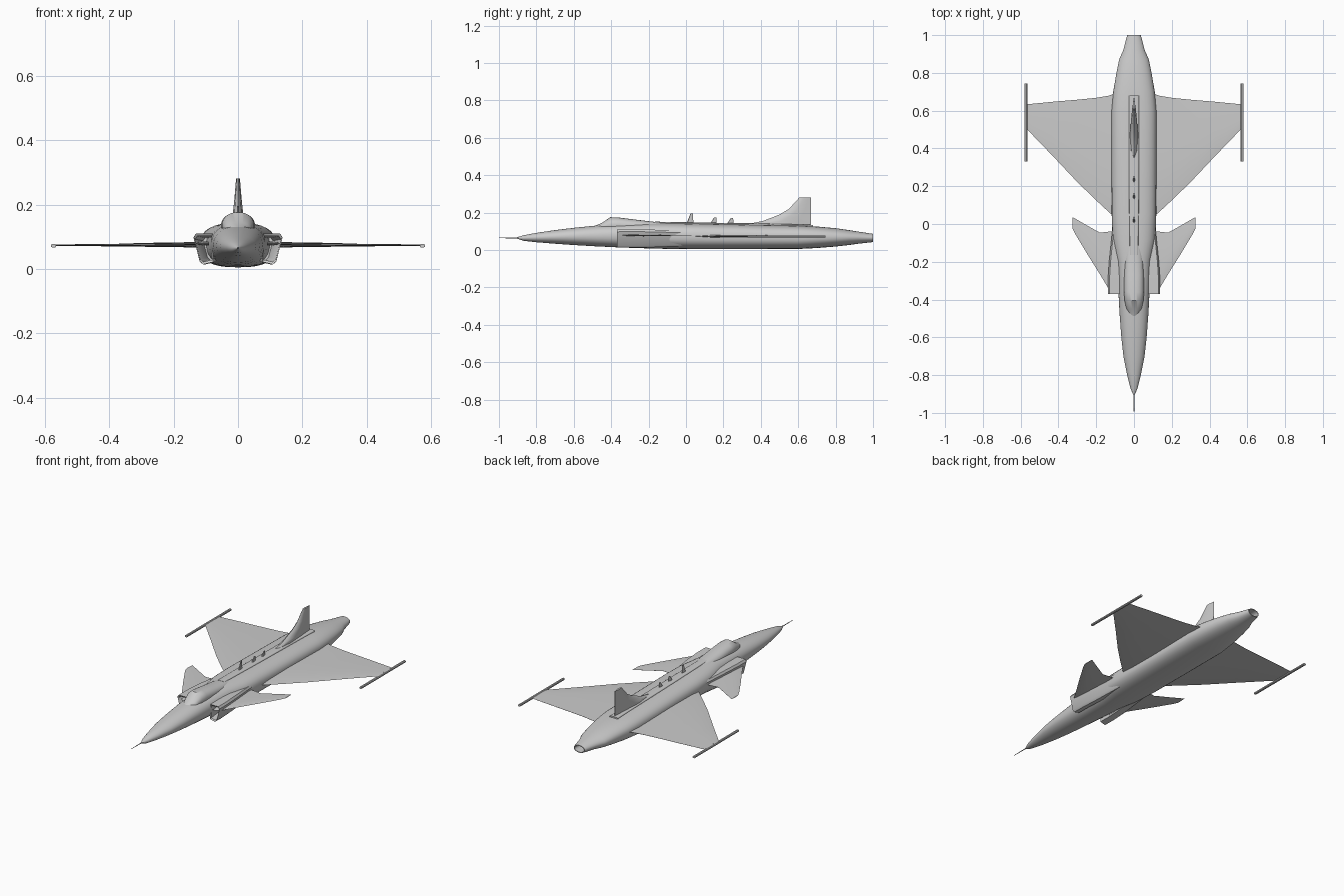
import bpy, bmesh, math
from mathutils import Vector

if "Cube" in bpy.data.objects:
    bpy.data.objects.remove(bpy.data.objects["Cube"], do_unlink=True)

grey = bpy.data.materials.new("airframe grey")
grey.use_nodes = True
GREY = (0.6, 0.6, 0.6, 1)
grey.diffuse_color = GREY
grey.node_tree.nodes["Principled BSDF"].inputs["Base Color"].default_value = GREY


def loft(name, rings, mirror=False, smooth=35):
    """Skin a list of equal point rings and cap both ends."""
    bm = bmesh.new()
    rows = [[bm.verts.new(p) for p in ring] for ring in rings]
    n = len(rows[0])
    for a, b in zip(rows, rows[1:]):
        for i in range(n):
            j = (i + 1) % n
            bm.faces.new((a[i], a[j], b[j], b[i]))
    bm.faces.new(rows[0])
    bm.faces.new(rows[-1])
    bmesh.ops.recalc_face_normals(bm, faces=bm.faces)
    mesh = bpy.data.meshes.new(name)
    bm.to_mesh(mesh)
    bm.free()
    mesh.materials.append(grey)
    ob = bpy.data.objects.new(name, mesh)
    bpy.context.collection.objects.link(ob)
    if mirror:
        ob.modifiers.new("Mirror", 'MIRROR')
    bpy.ops.object.select_all(action='DESELECT')
    ob.select_set(True)
    bpy.context.view_layer.objects.active = ob
    bpy.ops.object.shade_smooth_by_angle(angle=math.radians(smooth))
    return ob


def oval(y, w, z0, z1, power=2.0, n=32):
    """Superellipse cross-section across the body."""
    def s(v):
        return math.copysign(abs(v) ** (2 / power), v)
    ang = [math.tau * i / n for i in range(n)]
    zc, h = (z0 + z1) / 2, (z1 - z0) / 2
    return [Vector((w * s(math.cos(a)), y, zc + h * s(math.sin(a)))) for a in ang]


def foil(span, lead, trail, thick, upright=False, offset=0.0):
    """Thin aerofoil section at a given span position."""
    shape = [(0, 0), (.12, .35), (.4, .5), (.75, .25), (1, .04),
             (1, -.04), (.75, -.25), (.4, -.5), (.12, -.35)]
    pts = []
    for c, t in shape:
        y, d = lead + c * (trail - lead), t * thick
        pts.append(Vector((d, y, span)) if upright else Vector((span, y, offset + d)))
    return pts


# Fuselage with hollow tail nozzle
loft("fuselage", [oval(*s) for s in [
    (-0.905, .003, .062, .068), (-0.87, .019, .05, .079), (-0.8, .036, .042, .092),
    (-0.7, .056, .034, .107), (-0.6, .067, .027, .119, 2.1), (-0.48, .076, .02, .131, 2.2),
    (-0.35, .083, .014, .14, 2.3), (-0.2, .09, .009, .144, 2.4), (-0.08, .114, .006, .144, 2.5),
    (0.05, .118, .005, .142, 2.6), (0.3, .119, .005, .137, 2.6), (0.6, .119, .006, .131, 2.6),
    (0.7, .11, .011, .126, 2.4), (0.8, .093, .019, .117, 2.2), (0.87, .079, .027, .107),
    (0.92, .057, .034, .099), (1.0, .036, .043, .087), (1.0, .031, .047, .083),
    (0.92, .028, .049, .081)]])

# Canopy fairing into the back
loft("canopy", [oval(*s) for s in [
    (-0.49, .015, .11, .129), (-0.45, .04, .1, .145), (-0.405, .05, .09, .176, 2.2),
    (-0.36, .053, .09, .174, 2.3), (-0.27, .052, .09, .163, 2.3), (-0.17, .048, .09, .151, 2.3),
    (-0.05, .035, .09, .144)]])

# Raised spine along the back
loft("dorsal_spine", [oval(*s) for s in [
    (-0.165, .022, .12, .152, 5), (0.1, .026, .12, .147, 5),
    (0.4, .027, .11, .143, 5), (0.68, .027, .11, .135, 5)]])


# Hollow side intakes
def intake_ring(y, grow=0.0, wide=0.0):
    profile = [(.075, .022), (.108, .014), (.119, .024), (.138, .098), (.13, .11), (.078, .11)]
    cx, cz = .105, .063
    return [Vector((cx + (x - cx) * (1 + grow) + wide, y, cz + (z - cz) * (1 + grow)))
            for x, z in profile]


loft("air_intake", [
    intake_ring(-0.16, -.3, -.02), intake_ring(-0.365, -.16), intake_ring(-0.37),
    intake_ring(-0.3, .01), intake_ring(-0.2, 0, -.006), intake_ring(-0.1, -.08, -.014),
    intake_ring(0.05, -.2, -.025)], mirror=True)

# Delta wings, foreplanes and wing tip rails
loft("main_wing", [foil(*s, offset=.074) for s in [
    (.08, .02, .7, .016), (.13, .06, .68, .015), (.2, .125, .668, .012),
    (.3, .222, .658, .01), (.43, .36, .647, .007), (.565, .5, .634, .004)]], mirror=True)
loft("foreplane", [foil(*s, offset=.079) for s in [
    (.09, -.37, -.04, .012), (.13, -.35, -.04, .01), (.18, -.267, -.046, .007),
    (.25, -.155, -.007, .005), (.31, -.055, .028, .003), (.325, -.025, .036, .003)]], mirror=True)
rail = [(.565, .069), (.568, .066), (.576, .066), (.58, .069),
        (.58, .075), (.576, .078), (.568, .078), (.565, .075)]
loft("wing_tip_rail", [[Vector((x, y, z)) for x, z in rail] for y in (.33, .745)], mirror=True)

# Tail fin
loft("tail_fin", [foil(*s, upright=True) for s in [
    (.12, .27, .668, .044), (.14, .33, .668, .042), (.155, .41, .668, .037),
    (.19, .5, .668, .028), (.22, .55, .668, .022), (.28, .605, .668, .012)]])

# Blade aerials on the spine
for label, y, top in (("front", .0, .195), ("middle", .125, .173), ("rear", .215, .171)):
    loft(label + "_aerial", [foil(.135, y, y + .04, .012, True),
                             foil(top, y + .024, y + .037, .006, True)])

# Nose probe
loft("nose_probe", [oval(y, r, .065 - r, .065 + r, n=10)
                    for y, r in ((-1, .0012), (-0.89, .003))])
